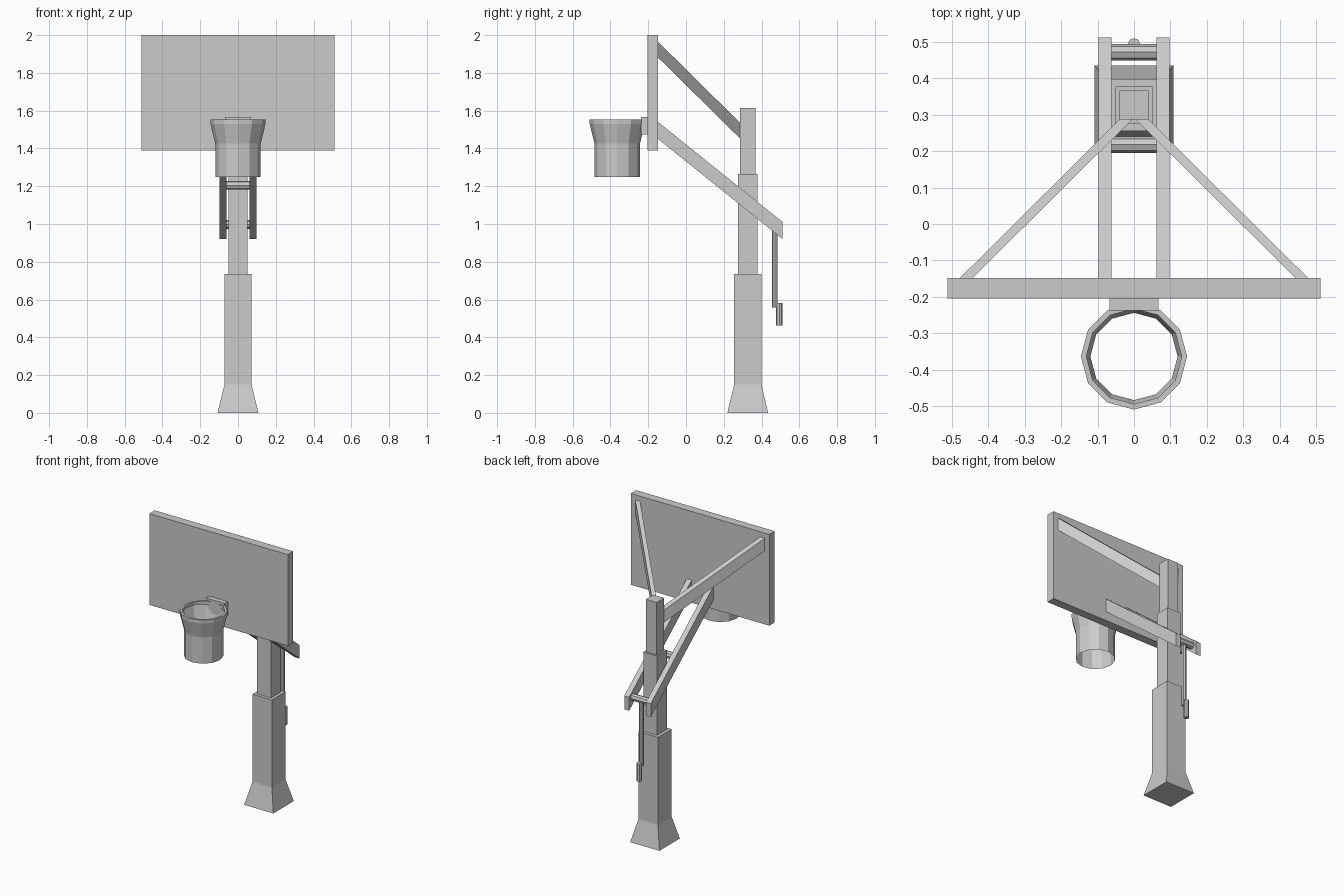
import bpy, math

if "Cube" in bpy.data.objects:
    bpy.data.objects.remove(bpy.data.objects["Cube"])


def mesh_object(name, verts, faces):
    mesh = bpy.data.meshes.new(name)
    mesh.from_pydata(verts, [], faces)
    mesh.update()
    obj = bpy.data.objects.new(name, mesh)
    bpy.context.collection.objects.link(obj)
    return obj


def box(name, x0, x1, y0, y1, z0, z1):
    bpy.ops.mesh.primitive_cube_add(
        size=1, location=((x0 + x1) / 2, (y0 + y1) / 2, (z0 + z1) / 2))
    obj = bpy.context.object
    obj.name = name
    obj.scale = (x1 - x0, y1 - y0, z1 - z0)
    return obj


def cylinder(name, radius, length, loc, rot=(0, 0, 0), sides=8):
    bpy.ops.mesh.primitive_cylinder_add(
        vertices=sides, radius=radius, depth=length, location=loc, rotation=rot)
    bpy.context.object.name = name


def loft(name, rings, closed_ends=True):
    """Skin a list of equal-length vertex rings."""
    n = len(rings[0])
    verts = [v for ring in rings for v in ring]
    faces = [(k * n + i, k * n + (i + 1) % n, (k + 1) * n + (i + 1) % n, (k + 1) * n + i)
             for k in range(len(rings) - 1) for i in range(n)]
    if closed_ends:
        faces += [tuple(reversed(range(n))), tuple(range(len(verts) - n, len(verts)))]
    return mesh_object(name, verts, faces)


def square(half, z, y=0.327):
    return [(-half, y - half, z), (half, y - half, z), (half, y + half, z), (-half, y + half, z)]


def arm(name, front, back, side):
    """Bar with vertical ends; each end is (x0, x1, y, z0, z1)."""
    rings = []
    for x0, x1, y, z0, z1 in (front, back):
        ring = [(side * x0, y, z0), (side * x0, y, z1), (side * x1, y, z1), (side * x1, y, z0)]
        rings.append(ring if side < 0 else ring[::-1])
    # orient faces outward: ring order runs along +y
    return loft(name, [r[::-1] for r in rings])


# Telescoping post with flared foot
loft("post_base", [square(0.108, 0), square(0.072, 0.15), square(0.072, 0.735)])
loft("post_middle", [square(0.051, 0.70), square(0.051, 1.265)])
loft("post_top", [square(0.04, 1.23), square(0.04, 1.615)])

# Backboard and hoop bracket
box("backboard", -0.512, 0.512, -0.205, -0.148, 1.39, 2.0)
box("hoop_bracket", -0.068, 0.068, -0.238, -0.2, 1.475, 1.567)

# Hoop and net: one open twelve-sided shell with a flat lip
profile = [(0.12, 1.25), (0.12, 1.425), (0.146, 1.53), (0.146, 1.552),
           (0.131, 1.552), (0.131, 1.53)]
loft("hoop_and_net", [[(r * math.cos(i * math.pi / 6), -0.364 + r * math.sin(i * math.pi / 6), z)
                       for i in range(12)] for r, z in profile], closed_ends=False)

# Paired support arms
for side, label in ((-1, "left"), (1, "right")):
    arm("lower_arm_" + label, (0.062, 0.098, -0.15, 1.452, 1.542),
        (0.062, 0.098, 0.512, 0.92, 1.01), side)
    arm("upper_brace_" + label, (0.445, 0.48, -0.15, 1.883, 1.967),
        (0.003, 0.038, 0.289, 1.45, 1.533), side)

# Cross bars joining the lower arms
for label, y, z in (("front", 0.218, 1.205), ("rear", 0.472, 0.997)):
    cylinder("cross_bar_" + label, 0.023, 0.126, (0, y, z), (0, math.pi / 2, 0))

# Height adjusting crank
cylinder("crank_rod", 0.015, 0.43, (0, 0.470, 0.772))
cylinder("crank_grip", 0.017, 0.12, (0, 0.494, 0.522))
